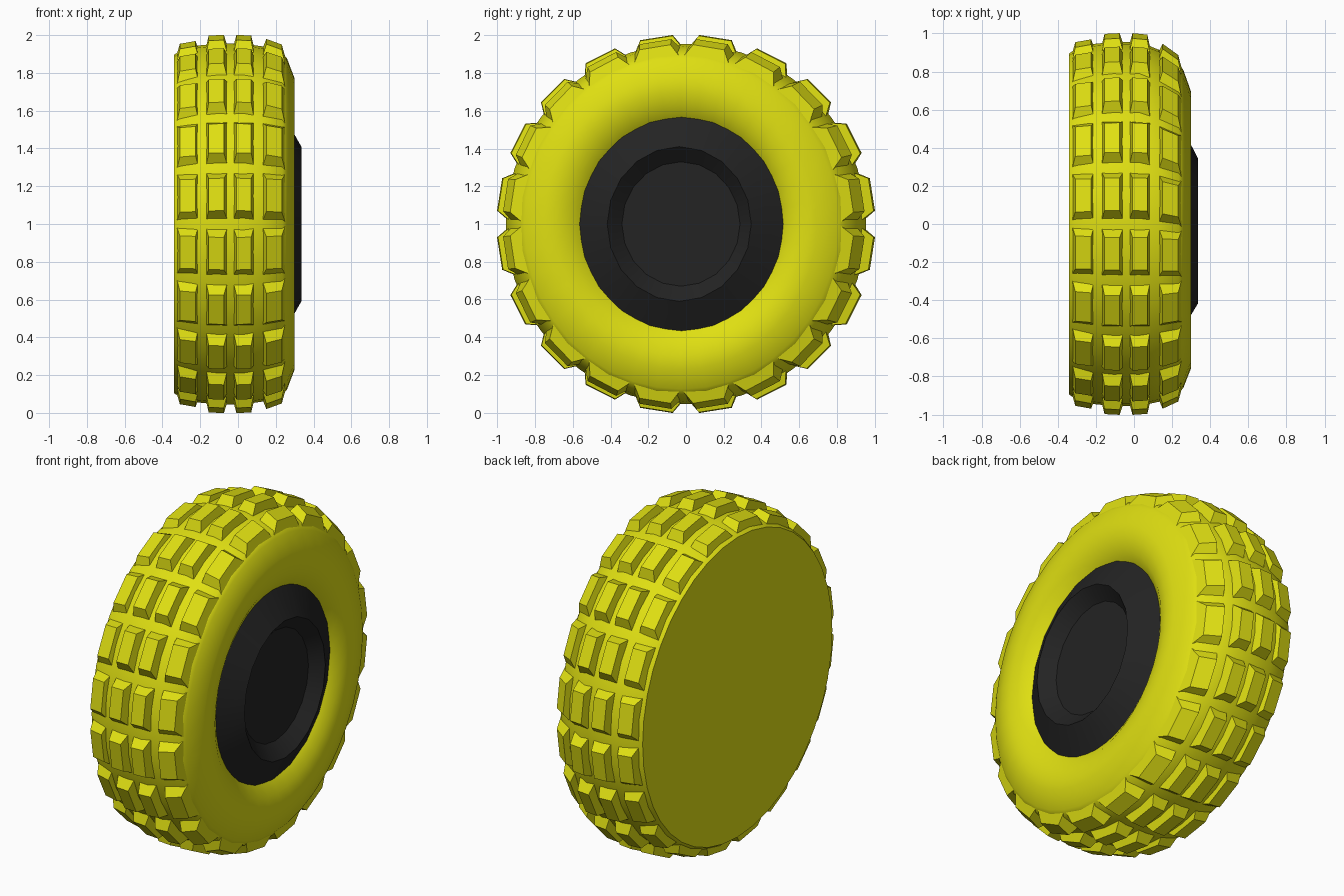
import bpy, bmesh
from math import sin, cos, pi

if "Cube" in bpy.data.objects:
    bpy.data.objects.remove(bpy.data.objects["Cube"])


def material(name, rgb):
    m = bpy.data.materials.new(name)
    m.diffuse_color = (*rgb, 1)
    m.use_nodes = True
    m.node_tree.nodes["Principled BSDF"].inputs["Base Color"].default_value = m.diffuse_color
    return m


yellow = material("yellow_rubber", (0.74, 0.74, 0.006))
black = material("black_hub", (0.017, 0.017, 0.017))


def warp(x, y, z):
    """The outer side of the wheel is slightly squeezed and shifted in y."""
    t = min(max((x - 0.06) / 0.2, 0), 1.4)
    return (x, y * (1 - 0.05 * t) - 0.026 * t, z + 1)


def make_object(name, bm, mat, angle=None):
    bmesh.ops.recalc_face_normals(bm, faces=bm.faces)
    mesh = bpy.data.meshes.new(name)
    bm.to_mesh(mesh)
    bm.free()
    mesh.materials.append(mat)
    ob = bpy.data.objects.new(name, mesh)
    bpy.context.collection.objects.link(ob)
    if angle:
        bpy.ops.object.select_all(action='DESELECT')
        ob.select_set(True)
        bpy.context.view_layer.objects.active = ob
        bpy.ops.object.shade_smooth_by_angle(angle=angle)
    return ob


def lathe(name, profile, n, mat, angle):
    """Revolve (x, radius) points round the x axis and cap both ends."""
    bm = bmesh.new()
    rings = [[bm.verts.new(warp(x, r * sin(2 * pi * i / n), r * cos(2 * pi * i / n)))
              for i in range(n)] for x, r in profile]
    for a, b in zip(rings, rings[1:]):
        for i in range(n):
            j = (i + 1) % n
            bm.faces.new((a[i], a[j], b[j], b[i]))
    bm.faces.new(rings[0])
    bm.faces.new(rings[-1])
    return make_object(name, bm, mat, angle)


# tyre carcass, flat on the inner side
lathe("tyre_body",
      [(-0.34, 0.895), (-0.315, 0.912), (-0.21, 0.945), (-0.11, 0.955), (0.03, 0.955),
       (0.13, 0.94), (0.235, 0.908), (0.26, 0.875), (0.30, 0.77), (0.30, 0.70),
       (0.285, 0.63), (0.25, 0.57), (0.21, 0.52)], 40, yellow, 0.7)

# hub with a dished centre
lathe("hub", [(0.20, 0.58), (0.242, 0.575), (0.335, 0.41), (0.265, 0.33)], 20, black, 0.45)

# tread rows: base edges (x, radius) then top edges (x, radius)
rows = {
    "left_shoulder": ((-0.325, 0.885), (-0.21, 0.92), (-0.308, 0.952), (-0.225, 0.967)),
    "left_centre": ((-0.17, 0.925), (-0.055, 0.93), (-0.155, 0.996), (-0.075, 1.0)),
    "right_centre": ((-0.025, 0.93), (0.085, 0.925), (-0.008, 1.0), (0.07, 0.996)),
    "right_shoulder": ((0.13, 0.92), (0.25, 0.875), (0.15, 0.978), (0.232, 0.948)),
}
COUNT = 20
for row, (b0, b1, t0, t1) in rows.items():
    bm = bmesh.new()
    for k in range(COUNT):
        a = 2 * pi * (k + 0.5) / COUNT
        vs = []
        for (p, q), half in (((b0, b1), 0.13), ((t0, t1), 0.087)):
            for (x, r), s in ((p, -half), (q, -half), (q, half), (p, half)):
                vs.append(bm.verts.new(warp(x, r * sin(a) + s * cos(a),
                                            r * cos(a) - s * sin(a))))
        for f in ((0, 1, 2, 3), (4, 5, 6, 7), (0, 1, 5, 4), (1, 2, 6, 5),
                  (2, 3, 7, 6), (3, 0, 4, 7)):
            bm.faces.new([vs[i] for i in f])
    make_object("tread_" + row, bm, yellow)
